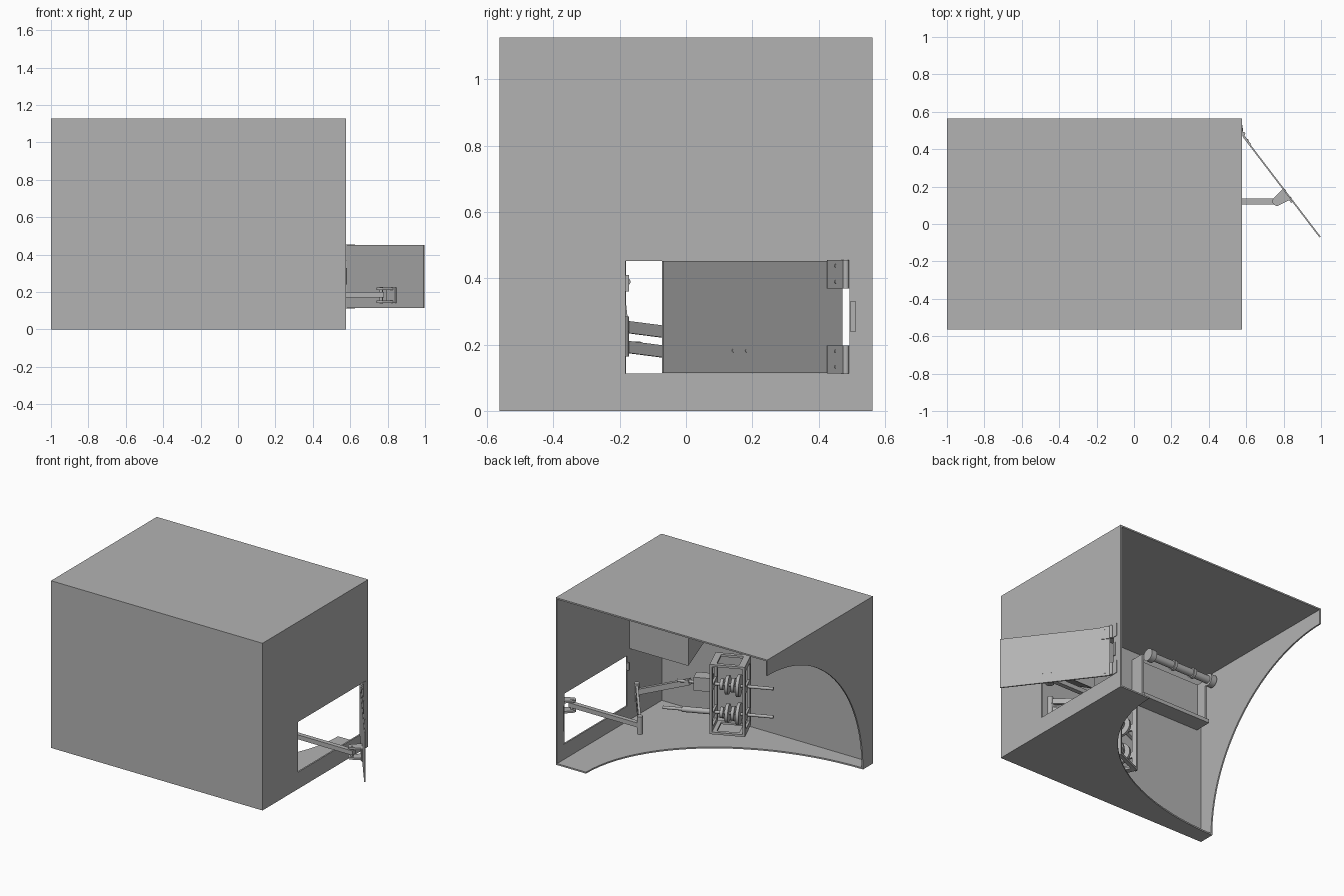
import bpy, bmesh, math
from mathutils import Vector, Matrix

cube = bpy.data.objects.get("Cube")
if cube:
    bpy.data.objects.remove(cube, do_unlink=True)

grey = bpy.data.materials.new("plain grey")
grey.use_nodes = True
grey.diffuse_color = (0.45, 0.45, 0.45, 1)
grey.node_tree.nodes["Principled BSDF"].inputs["Base Color"].default_value = (0.45, 0.45, 0.45, 1)


def finish(name, bm, matrix=None, smooth=False):
    bmesh.ops.recalc_face_normals(bm, faces=bm.faces)
    mesh = bpy.data.meshes.new(name)
    bm.to_mesh(mesh)
    bm.free()
    obj = bpy.data.objects.new(name, mesh)
    bpy.context.collection.objects.link(obj)
    mesh.materials.append(grey)
    if matrix:
        obj.matrix_world = matrix
    if smooth:
        bpy.ops.object.select_all(action='DESELECT')
        obj.select_set(True)
        bpy.context.view_layer.objects.active = obj
        bpy.ops.object.shade_smooth_by_angle()
    return obj


def box(name, lo, hi, matrix=None):
    lo, hi = Vector(lo), Vector(hi)
    bm = bmesh.new()
    bmesh.ops.create_cube(bm, size=1)
    for v in bm.verts:
        v.co = (lo + hi) / 2 + v.co * (hi - lo)
    return finish(name, bm, matrix)


def along(p, q):
    """Frame at the midpoint of p and q with local z running from p to q."""
    p, q = Vector(p), Vector(q)
    return Matrix.Translation((p + q) / 2) @ (q - p).to_track_quat('Z', 'Y').to_matrix().to_4x4()


def rod(name, p, q, radius, sides=24):
    bm = bmesh.new()
    bmesh.ops.create_cone(bm, cap_ends=True, segments=sides, radius1=radius, radius2=radius,
                          depth=(Vector(q) - Vector(p)).length)
    return finish(name, bm, along(p, q), smooth=True)


def prism(name, points, lo, hi, axis='Z', matrix=None):
    """Extrude a flat outline along z, or a y-z outline along x."""
    bm = bmesh.new()
    place = (lambda a, b: (a, b, lo)) if axis == 'Z' else (lambda a, b: (lo, a, b))
    face = bm.faces.new([bm.verts.new(place(a, b)) for a, b in points])
    new = bmesh.ops.extrude_face_region(bm, geom=[face])['geom']
    shift = Vector((0, 0, hi - lo)) if axis == 'Z' else Vector((hi - lo, 0, 0))
    bmesh.ops.translate(bm, vec=shift, verts=[e for e in new if isinstance(e, bmesh.types.BMVert)])
    return finish(name, bm, matrix)


def cut(target, cutter):
    mod = target.modifiers.new("cut", 'BOOLEAN')
    mod.operation, mod.solver, mod.object = 'DIFFERENCE', 'EXACT', cutter
    bpy.context.view_layer.objects.active = target
    bpy.ops.object.modifier_apply(modifier=mod.name)
    bpy.data.objects.remove(cutter, do_unlink=True)


# Housing: thin box, open at the back, with a rounded bite and a side window
L, R, D, H, T = -1.0, 0.577, 0.563, 1.127, 0.01
housing = box("housing", (L, -D, 0), (R, D, H))
cut(housing, box("hollow_cutter", (L + T, -D + T, T), (R - T, D + 0.2, H - T)))
bm = bmesh.new()
bmesh.ops.create_uvsphere(bm, u_segments=96, v_segments=64, radius=1)
bmesh.ops.scale(bm, vec=(1.352, 1.02, 1.02), verts=bm.verts)
cut(housing, finish("bite_cutter", bm, Matrix.Translation((L, D, 0))))
cut(housing, box("window_cutter", (R - 0.05, -0.183, 0.113), (R + 0.05, 0.493, 0.452)))

# Door, in a frame whose x axis runs from the hinge to the free edge
hinge, tip = Vector((0.583, 0.47, 0)), Vector((0.995, -0.07, 0))
door_len = (tip - hinge).length
swing = Matrix.Translation(hinge) @ Matrix.Rotation(math.atan2(tip.y - hinge.y, tip.x - hinge.x), 4, 'Z')
box("door", (0, -0.004, 0.115), (door_len, 0.004, 0.452), swing)
for y in (0.14, 0.18):
    s = (0.47 - y) / (0.54 / door_len)
    p = swing @ Vector((s, 0.003, 0.182))
    rod("door_rivet", p, swing @ Vector((s, 0.006, 0.182)), 0.005, 12)

# Hinges
for z in (0.113, 0.37):
    box("hinge_leaf", (0, 0.004, z), (0.06, 0.008, z + 0.085), swing)
    box("hinge_wall_leaf", (R - 0.008, 0.48, z), (R + 0.004, 0.53, z + 0.085))
    rod("hinge_knuckle", (0.585, 0.482, z), (0.585, 0.482, z + 0.085), 0.01)
    for dz in (0.02, 0.068):
        rod("hinge_rivet", swing @ Vector((0.03, 0.008, z + dz)),
            swing @ Vector((0.03, 0.011, z + dz)), 0.005, 12)
box("latch_plate", (R - 0.004, 0.495, 0.24), (R + 0.005, 0.513, 0.33))
box("window_catch", (R - 0.03, -0.183, 0.36), (R - 0.01, -0.172, 0.41))

# Door bracket: two rounded lugs joined by a plate
for z in (0.142, 0.21):
    arc = [(0.765 + 0.025 * math.cos(t), 0.122 + 0.025 * math.sin(t))
           for t in (math.radians(140 + 20 * i) for i in range(8))]
    prism("bracket_lug", arc + [(0.838, 0.132), (0.795, 0.187)], z, z + 0.014)
box("bracket_plate", (0.36, -0.012, 0.142), (0.44, -0.003, 0.224), swing)
rod("bracket_pin", (0.765, 0.122, 0.14), (0.765, 0.122, 0.226), 0.009)

# Push rod and crank
box("push_rod", (0.26, 0.105, 0.17), (0.78, 0.135, 0.2))
elbow, knee = Vector((0.5, -0.19, 0.225)), Vector((0.26, 0.12, 0.185))
reach = (knee - elbow).length / 2
for side in (-0.03, 0.03):
    box("crank_bar", (-0.008, -0.018, -reach), (0.008, 0.018, reach),
        along(elbow + Vector((0, 0, side)), knee + Vector((0, 0, side))))
for p in (elbow, knee):
    rod("crank_pin", p - Vector((0, 0, 0.06)), p + Vector((0, 0, 0.06)), 0.018)

# Gear frame, turned in plan: local x is the shaft direction
gear_place = Matrix.Translation((-0.115, -0.307, 0)) @ Matrix.Rotation(math.radians(203.3), 4, 'Z')
Z0, Z1, W, V = 0.09, 0.56, 0.11, 0.09
for s in (-1, 1):
    x0, x1 = sorted((s * W, s * (W - 0.015)))
    for t in (-1, 1):
        y0, y1 = sorted((t * V, t * (V - 0.03)))
        box("frame_post", (x0, y0, Z0), (x1, y1, Z1), gear_place)
        y0, y1 = sorted((t * V, t * (V - 0.025)))
        for z in (Z0, Z1 - 0.015):
            box("frame_rail", (-W, y0, z), (W, y1, z + 0.015), gear_place)
    for z in (Z0, 0.18, 0.37, Z1 - 0.04):
        box("frame_crossbar", (x0, -V, z), (x1, V, z + 0.04), gear_place)
    for z in (Z0, Z1 - 0.015):
        x0, x1 = sorted((s * W, s * (W - 0.04)))
        box("frame_end_rail", (x0, -V, z), (x1, V, z + 0.015), gear_place)


def shaft(name, x0, x1, z, radius):
    rod(name, gear_place @ Vector((x0, 0, z)), gear_place @ Vector((x1, 0, z)), radius)


# Shafts, stepped gears and drive motor
for z, start in ((0.2, -0.42), (0.39, -0.33)):
    shaft("shaft", start, 0.27, z, 0.01)
    for x, r in ((-0.06, 0.035), (-0.025, 0.06), (0.01, 0.045), (0.045, 0.07)):
        shaft("gear", x, x + 0.02, z, r)
shaft("shaft_sleeve", -0.3, -0.11, 0.2, 0.018)
box("motor", (-0.22, -0.04, 0.35), (-0.11, 0.04, 0.44), gear_place)
upper = gear_place @ Vector((-0.25, 0, 0.39))
reach = (elbow - upper).length / 2
box("drive_arm", (-0.018, -0.018, -reach), (0.018, 0.018, reach), along(upper, elbow))

# Box with a sloping underside above the window
prism("hopper", [(-0.21, 0.49), (-0.21, 0.78), (-0.39, 0.78), (-0.39, 0.59)], 0.13, R - T, 'X')

# Tray and roller high on the front wall
box("tray_back", (-0.96, -0.553, 0.78), (-0.45, -0.53, 1.06))
box("tray_floor", (-0.96, -0.553, 0.76), (-0.45, -0.44, 0.785))
for x in (-0.96, -0.465):
    box("tray_side", (x, -0.553, 0.76), (x + 0.015, -0.46, 1.06))
rod("roller", (-0.96, -0.43, 1.05), (-0.48, -0.43, 1.05), 0.025)
for x in (-0.98, -0.51):
    rod("roller_end", (x, -0.43, 1.05), (x + 0.04, -0.43, 1.05), 0.04)
for x in (-0.83, -0.68):
    rod("roller_collar", (x, -0.43, 1.05), (x + 0.02, -0.43, 1.05), 0.033)
